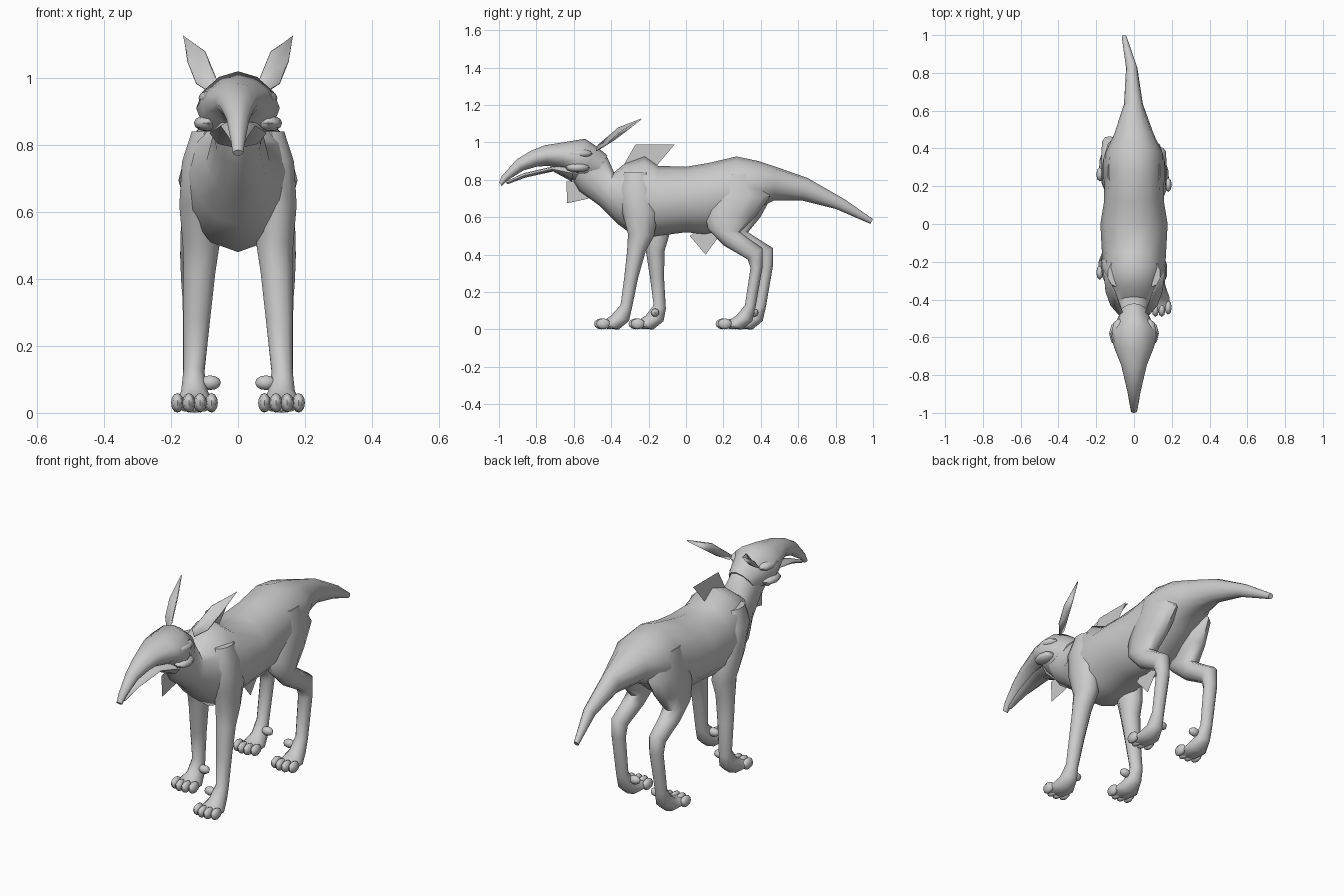
import bpy
import bmesh
import math
from mathutils import Matrix, Vector

default_cube = bpy.data.objects.get("Cube")
if default_cube:
    bpy.data.objects.remove(default_cube, do_unlink=True)

hide = bpy.data.materials.new("grey_hide")
hide.use_nodes = True
hide.diffuse_color = (0.6, 0.6, 0.6, 1)
hide.node_tree.nodes["Principled BSDF"].inputs["Base Color"].default_value = hide.diffuse_color


def finish(name, bm, angle=55):
    """Turn a bmesh into a shaded object."""
    mesh = bpy.data.meshes.new(name)
    bm.to_mesh(mesh)
    bm.free()
    mesh.materials.append(hide)
    obj = bpy.data.objects.new(name, mesh)
    bpy.context.collection.objects.link(obj)
    bpy.ops.object.select_all(action="DESELECT")
    obj.select_set(True)
    bpy.context.view_layer.objects.active = obj
    bpy.ops.object.shade_smooth_by_angle(angle=math.radians(angle))
    return obj


def loft(name, sections, sides=10, power=1.0, side=1, shift=None):
    """Skin rings given as (edge y, z, opposite edge y, z, centre x, half width)."""
    bm = bmesh.new()
    rings = []
    for ty, tz, by, bz, x, half in sections:
        if shift:
            ty, by = ty + shift(tz), by + shift(bz)
        top, bottom = Vector((x, ty, tz)), Vector((x, by, bz))
        centre, arm = (top + bottom) / 2, (top - bottom) / 2
        ring = []
        for k in range(sides):
            a = math.tau * k / sides
            c, s = math.cos(a), math.sin(a)
            c = math.copysign(abs(c) ** power, c)
            s = math.copysign(abs(s) ** power, s)
            point = centre + arm * c + Vector((half * s, 0, 0))
            point.x *= side
            ring.append(bm.verts.new(point))
        rings.append(ring)
    for one, two in zip(rings, rings[1:]):
        for k in range(sides):
            n = (k + 1) % sides
            bm.faces.new((one[k], one[n], two[n], two[k]))
    bm.faces.new(rings[0])
    bm.faces.new(rings[-1])
    bmesh.ops.recalc_face_normals(bm, faces=bm.faces)
    return finish(name, bm)


def blob(name, centre, radii):
    """A small low-poly ellipsoid."""
    bm = bmesh.new()
    matrix = Matrix.Translation(centre) @ Matrix.Diagonal((*radii, 1))
    bmesh.ops.create_uvsphere(bm, u_segments=8, v_segments=6, radius=1, matrix=matrix)
    return finish(name, bm)


def card(name, outline):
    """A thin flat plate standing on the centre plane."""
    bm = bmesh.new()
    bm.faces.new([bm.verts.new((0, y, z)) for y, z in outline])
    return finish(name, bm)


# Neck, trunk and tail in one skin
loft("body", [
    (-.50, .96, -.60, .79, 0, .08),
    (-.42, .92, -.57, .74, 0, .075),
    (-.385, .84, -.46, .66, 0, .095),
    (-.33, .885, -.36, .56, 0, .14),
    (-.22, .925, -.25, .48, 0, .165),
    (-.15, .875, -.15, .5, 0, .17),
    (0, .87, 0, .52, 0, .178),
    (.12, .89, .1, .51, 0, .16),
    (.27, .925, .25, .54, 0, .155),
    (.39, .9, .37, .64, 0, .15),
    (.48, .87, .47, .69, 0, .105),
    (.65, .81, .62, .69, -.003, .05),
    (.85, .695, .8, .645, -.012, .03),
    (1, .59, .985, .565, -.052, .013),
], sides=12)

# Skull tapering into the drooping snout
loft("head", [
    (-.42, .93, -.5, .8, 0, .07),
    (-.48, .98, -.56, .79, 0, .095),
    (-.54, 1.02, -.62, .8, 0, .125),
    (-.66, 1, -.65, .86, 0, .105),
    (-.755, .985, -.74, .875, 0, .068),
    (-.83, .955, -.8, .87, 0, .052),
    (-.905, .91, -.87, .85, 0, .035),
    (-.985, .82, -.95, .8, 0, .021),
    (-1, .785, -.985, .768, 0, .016),
], sides=12, power=1.15)

loft("lower_jaw", [
    (-.6, .88, -.61, .79, 0, .085),
    (-.72, .87, -.71, .845, 0, .052),
    (-.87, .835, -.86, .812, 0, .028),
    (-.965, .79, -.955, .776, 0, .012),
], sides=8)

# Thin plates at the shoulder, throat and belly
card("shoulder_plate", [(-.35, .85), (-.27, .99), (-.06, .99), (-.17, .86)])
card("throat_plate", [(-.64, .79), (-.635, .675), (-.52, .7), (-.52, .8)])
card("belly_plate", [(.02, .5), (.105, .4), (.17, .49), (.1, .56)])

front_leg = [
    (-.33, .84, -.2, .84, .1, .04),
    (-.355, .75, -.17, .75, .115, .055),
    (-.34, .62, -.15, .62, .12, .058),
    (-.31, .51, -.17, .5, .11, .058),
    (-.315, .42, -.215, .42, .115, .05),
    (-.33, .28, -.255, .28, .123, .042),
    (-.35, .13, -.29, .11, .132, .033),
    (-.4, .075, -.305, .045, .13, .042),
    (-.43, .055, -.36, 0, .13, .06),
    (-.46, .045, -.44, .005, .13, .058),
]
hind_leg = [
    (.18, .83, .38, .83, .08, .06),
    (.13, .72, .45, .71, .1, .065),
    (.105, .61, .37, .6, .11, .062),
    (.115, .54, .29, .52, .118, .056),
    (.2, .45, .33, .49, .125, .05),
    (.33, .375, .41, .435, .13, .042),
    (.345, .33, .41, .34, .13, .037),
    (.315, .13, .372, .12, .133, .032),
    (.27, .075, .355, .045, .13, .04),
    (.24, .055, .3, 0, .13, .056),
    (.19, .045, .21, .005, .13, .058),
]


def ramp(amount, start, span):
    """Sweep a leg back the further it is below its joint."""
    return lambda z: amount * min(max((start - z) / span, 0), 1)


def build_leg(name, sections, side, shift):
    loft(name, sections, 10, 1, side, shift)
    toe_y = sections[-1][0] + shift(0)
    for i in range(4):
        offset = (i - 1.5) * .034
        back = abs(offset) * .35
        blob(f"{name}_toe_{i}", (side * (.13 + offset), toe_y + back, .03),
             (.019, .038, .029))
    ankle_y = (sections[-4][0] if "front" in name else .31) + shift(0)
    blob(f"{name}_dewclaw", (side * .083, ankle_y, .09), (.032, .022, .022))


build_leg("front_leg_left", front_leg, 1, ramp(0, 1, 1))
build_leg("front_leg_right", front_leg, -1, ramp(.185, .8, .7))
build_leg("hind_leg_left", hind_leg, 1, ramp(0, 1, 1))
build_leg("hind_leg_right", hind_leg, -1, ramp(.055, .75, .3))

# Ears, cheeks and brows on both sides
ear_outline = [
    (.06, -.47, .985), (.1, -.36, 1.08), (.163, -.24, 1.125),
    (.15, -.36, 1.05), (.125, -.43, .985), (.08, -.48, .955),
]
for side, label in ((1, "left"), (-1, "right")):
    bm = bmesh.new()
    middle = bm.verts.new((side * .108, -.375, 1.02))
    rim = [bm.verts.new((side * x, y, z)) for x, y, z in ear_outline]
    for a, b in zip(rim, rim[1:] + rim[:1]):
        bm.faces.new((middle, a, b))
    bmesh.ops.recalc_face_normals(bm, faces=bm.faces)
    ear = finish(f"ear_{label}", bm)
    thick = ear.modifiers.new("thickness", "SOLIDIFY")
    thick.thickness = .006
    thick.offset = 0
    blob(f"cheek_{label}", (side * .09, -.58, .865), (.042, .065, .025))
    blob(f"brow_{label}", (side * .08, -.57, .94), (.038, .07, .025))
